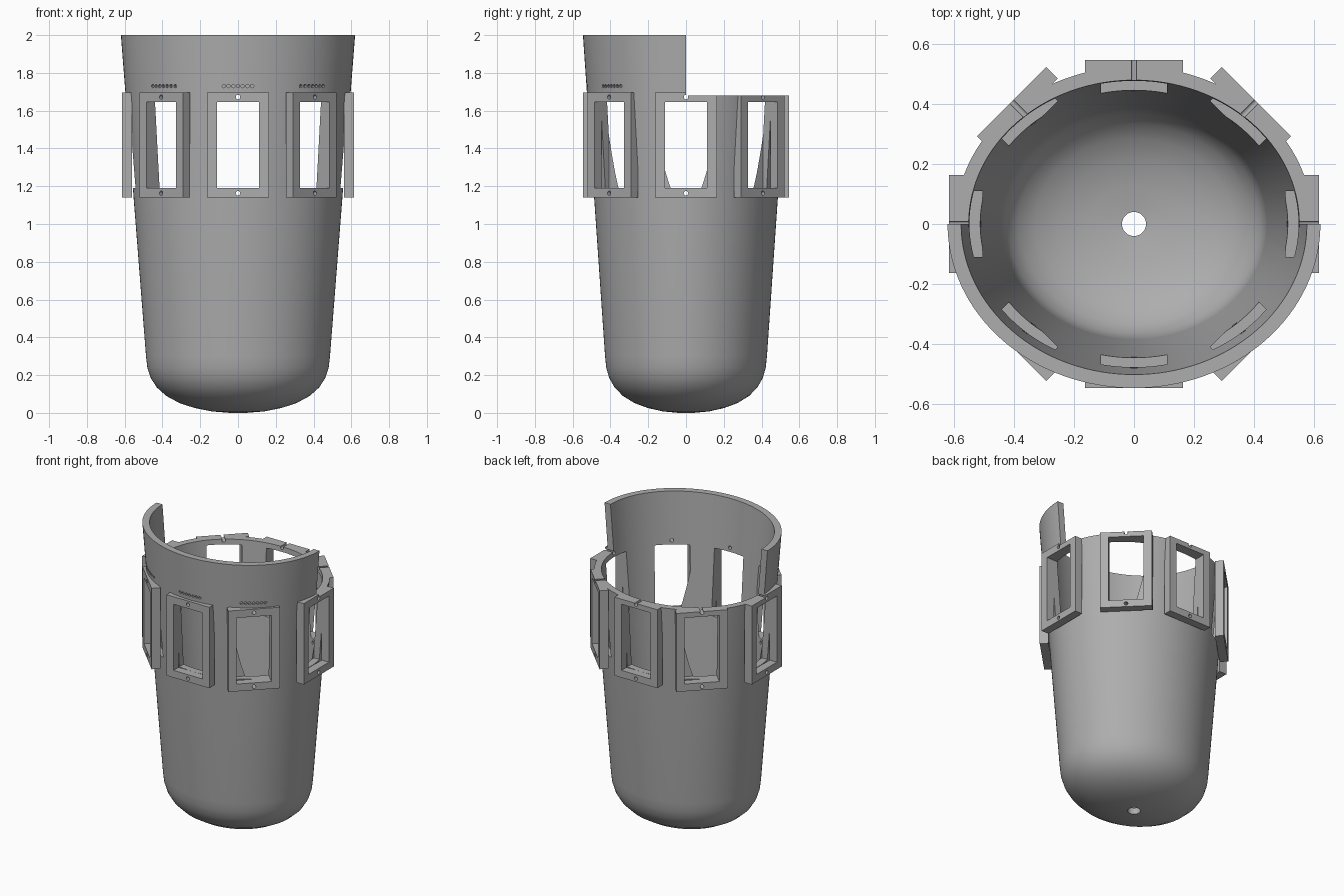
import bpy, bmesh, math
from mathutils import Matrix, Vector

if "Cube" in bpy.data.objects:
    bpy.data.objects.remove(bpy.data.objects["Cube"], do_unlink=True)

grey = bpy.data.materials.new("plain_grey")
grey.use_nodes = True
colour = (0.42, 0.42, 0.42, 1)
grey.diffuse_color = colour
grey.node_tree.nodes["Principled BSDF"].inputs["Base Color"].default_value = colour

WALL, RATIO, SEGMENTS = 0.045, 0.88, 128
SILL, HEAD = 1.19, 1.645          # window opening heights
FRAME_LOW, FRAME_TOP = 1.14, 1.697
BACK_RIM = 1.68                   # lower rim on the rear half


def make_object(name, bm):
    bmesh.ops.recalc_face_normals(bm, faces=bm.faces)
    mesh = bpy.data.meshes.new(name)
    bm.to_mesh(mesh)
    bm.free()
    mesh.materials.append(grey)
    obj = bpy.data.objects.new(name, mesh)
    bpy.context.collection.objects.link(obj)
    return obj


def side_frame(angle):
    """Matrix whose local x is tangent, y points outward, z is up."""
    return Matrix.Rotation(angle - math.pi / 2, 4, 'Z')


def add_box(bm, matrix, low, high):
    low, high = Vector(low), Vector(high)
    size = Matrix.Diagonal((*(high - low), 1))
    bmesh.ops.create_cube(bm, size=1, matrix=matrix @ Matrix.Translation((low + high) / 2) @ size)


def add_peg(bm, matrix, t, z, radius, near, far, sides):
    place = Matrix.Translation((t, (near + far) / 2, z)) @ Matrix.Rotation(math.pi / 2, 4, 'X')
    bmesh.ops.create_cone(bm, cap_ends=True, segments=sides, radius1=radius, radius2=radius,
                          depth=far - near, matrix=matrix @ place)


def surface_distance(matrix, t, a, b):
    """Distance outward to the elliptical wall at tangent offset t."""
    u, n = matrix.col[0], matrix.col[1]
    qa = (n.x / a) ** 2 + (n.y / b) ** 2
    qb = 2 * t * (n.x * u.x / a ** 2 + n.y * u.y / b ** 2)
    qc = t * t * ((u.x / a) ** 2 + (u.y / b) ** 2) - 1
    return (-qb + math.sqrt(qb * qb - 4 * qa * qc)) / (2 * qa)


def cut(obj, cutters):
    for cutter in cutters:
        mod = obj.modifiers.new("cut", 'BOOLEAN')
        mod.operation, mod.solver, mod.object = 'DIFFERENCE', 'EXACT', cutter
    depsgraph = bpy.context.evaluated_depsgraph_get()
    result = bpy.data.meshes.new_from_object(obj.evaluated_get(depsgraph))
    obj.modifiers.clear()
    obj.data = result


# Cup shell: one elliptical profile swept round, with a drain hole in the base
outer = [(0.62, 2), (0.487, 0.3), (0.48, 0.24), (0.462, 0.185), (0.43, 0.135), (0.38, 0.09),
         (0.31, 0.052), (0.23, 0.026), (0.14, 0.008)]
inner = [(0.15, 0.055), (0.25, 0.078), (0.33, 0.112), (0.385, 0.15), (0.42, 0.195),
         (0.437, 0.245), (0.442, 0.3), (0.575, 2)]
rings = [(r, r * RATIO, z) for r, z in outer]
rings += [(0.04, 0.04, 0), (0.04, 0.04, WALL)]
rings += [(r, (r + WALL) * RATIO - WALL, z) for r, z in inner]
bm = bmesh.new()
loops = []
for rx, ry, z in rings:
    turns = [math.tau * i / SEGMENTS for i in range(SEGMENTS)]
    loops.append([bm.verts.new((rx * math.cos(a), ry * math.sin(a), z)) for a in turns])
for k, loop in enumerate(loops):
    below = loops[(k + 1) % len(loops)]
    for i in range(SEGMENTS):
        j = (i + 1) % SEGMENTS
        bm.faces.new((loop[i], loop[j], below[j], below[i]))
shell = make_object("cup_shell", bm)

# Eight window frames, with their openings and screw holes
openings = bmesh.new()
frames = []
names = ["left", "back_left", "back", "back_right", "right", "front_right", "front", "front_left"]
for k, name in enumerate(names):
    matrix = side_frame(k * math.pi / 4)
    if k % 2:
        face, reach = 0.576, 0.468
    elif k % 4:
        face, reach = 0.545, 0.42
    else:
        face, reach = 0.615, 0.503
    bm = bmesh.new()
    add_box(bm, matrix, (-0.163, face - 0.055, FRAME_LOW), (0.163, face, FRAME_TOP))
    frames.append(make_object(name + "_window_frame", bm))
    add_box(bm := openings, matrix, (-0.11, reach, SILL), (0.11, 0.75, HEAD))
    for z in (1.163, 1.672):
        add_peg(openings, matrix, 0, z, 0.012, 0.38, 0.75, 16)
    # Row of shallow dots above each of the three front windows
    if k >= 5:
        for i in range(-3, 4):
            d = surface_distance(matrix, i * 0.025, 0.599, 0.527)
            add_peg(openings, matrix, i * 0.025, 1.73, 0.009, d - 0.012, d + 0.05, 12)

opening_cutter = make_object("opening_cutter", openings)
bm = bmesh.new()
add_box(bm, Matrix(), (-1, 0, BACK_RIM), (1, 1, 2.5))
rim_cutter = make_object("rim_cutter", bm)

for obj in [shell] + frames:
    cut(obj, [opening_cutter, rim_cutter])
for cutter in (opening_cutter, rim_cutter):
    bpy.data.objects.remove(cutter, do_unlink=True)

# Smooth the curved wall, keep the cut edges crisp
bpy.ops.object.select_all(action='DESELECT')
for obj in [shell] + frames:
    obj.select_set(True)
bpy.context.view_layer.objects.active = shell
bpy.ops.object.shade_smooth_by_angle(angle=math.radians(30))
